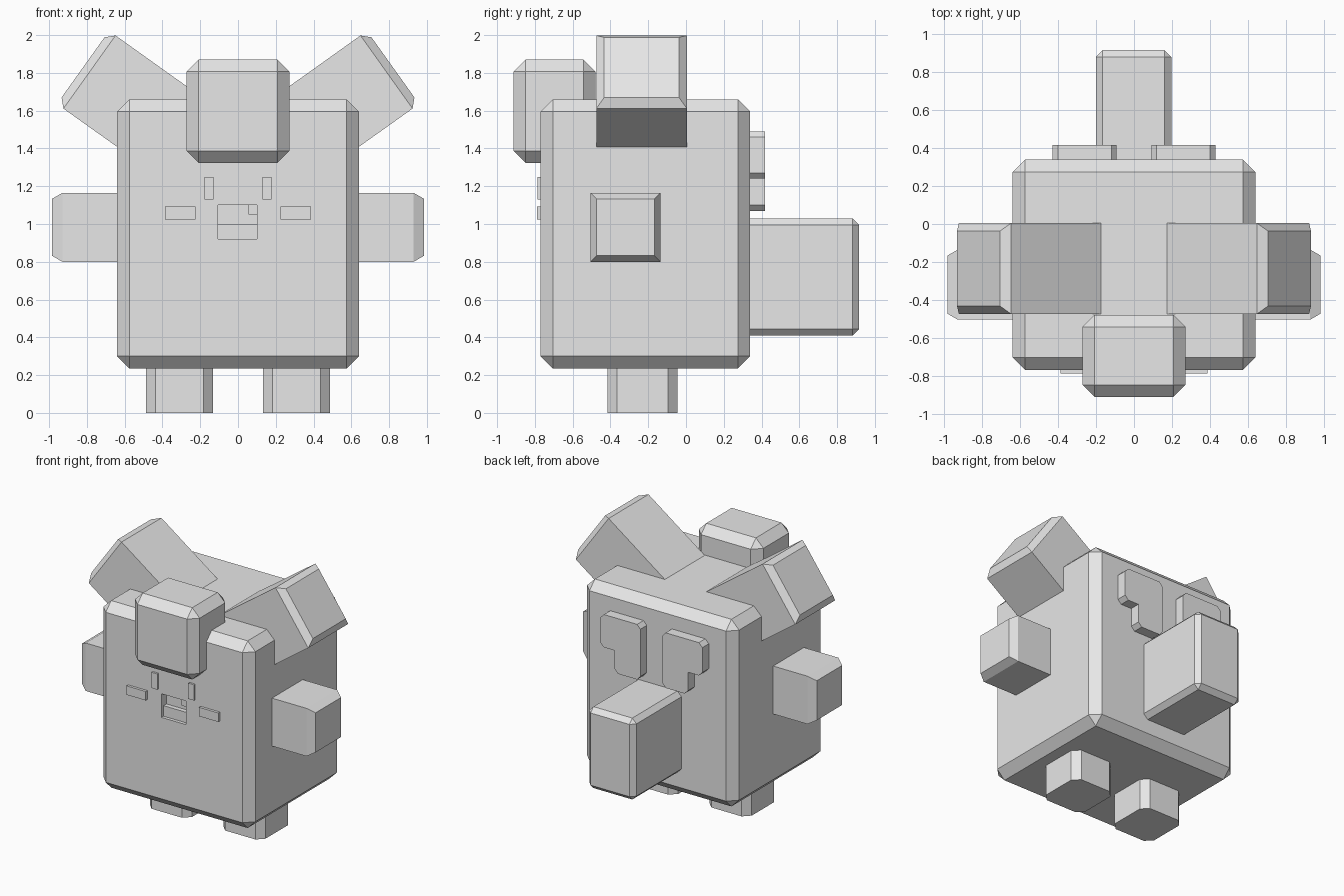
import bpy, bmesh, math
from mathutils import Matrix

cube = bpy.data.objects.get("Cube")
if cube:
    bpy.data.objects.remove(cube, do_unlink=True)

grey = bpy.data.materials.new("plain_grey")
grey.use_nodes = True
grey.diffuse_color = (0.8, 0.8, 0.8, 1)
grey.node_tree.nodes["Principled BSDF"].inputs["Base Color"].default_value = (0.8, 0.8, 0.8, 1)


def finish(name, bm, mirror=False):
    bmesh.ops.recalc_face_normals(bm, faces=bm.faces)
    mesh = bpy.data.meshes.new(name)
    bm.to_mesh(mesh)
    bm.free()
    mesh.materials.append(grey)
    obj = bpy.data.objects.new(name, mesh)
    bpy.context.collection.objects.link(obj)
    if mirror:
        obj.modifiers.new("mirror", 'MIRROR').use_axis[0] = True
    return obj


def box(x, y, z, bevel=0, pick=lambda edge: True):
    """Box from three (low, high) ranges, chamfering the picked edges."""
    bm = bmesh.new()
    bmesh.ops.create_cube(bm, size=1)
    for v in bm.verts:
        v.co = [r[0] if c < 0 else r[1] for c, r in zip(v.co, (x, y, z))]
    if bevel:
        bmesh.ops.bevel(bm, geom=[e for e in bm.edges if pick(e)], offset=bevel,
                        segments=1, profile=0.5, affect='EDGES')
    return bm


def touching(axis, value):
    """Edges lying wholly in the plane axis = value."""
    return lambda e: all(abs(v.co[axis] - value) < 1e-4 for v in e.verts)


# Body with a recessed mouth
body = finish("body", box((-.64, .64), (-.77, .34), (.235, 1.66), .065))
cutter = finish("mouth_cutter", box((-.105, .1), (-.9, -.71), (.92, 1.1)))
cutter.hide_render = True
cutter.hide_set(True)
cutter.display_type = 'WIRE'
cut = body.modifiers.new("mouth", 'BOOLEAN')
cut.operation = 'DIFFERENCE'
cut.solver = 'EXACT'
cut.object = cutter
finish("tongue", box((-.105, .1), (-.745, -.7), (.915, 1.0)))
finish("tooth", box((.055, .105), (-.76, -.7), (1.05, 1.105)))

# Block on the forehead
finish("forelock", box((-.272, .272), (-.912, -.48), (1.323, 1.87), .063))

# Tilted ears, chamfered at the outer end
ears = box((1.05, 1.73), (-.475, .005), (.775, 1.25), .042, touching(0, 1.73))
bmesh.ops.rotate(ears, verts=ears.verts, cent=(0, 0, 0),
                 matrix=Matrix.Rotation(math.radians(-35.5), 3, 'Y'))
finish("ears", ears, True)

# Arms with a longer chamfer along their length
arms = box((.55, .985), (-.505, -.135), (.8, 1.165), .032, touching(0, .985))
for v in arms.verts:
    if .9 < v.co.x < .97:
        v.co.x = .93
finish("arms", arms, True)

# Legs with chamfered upright edges
finish("legs", box((.132, .487), (-.415, -.045), (0, .3), .05,
                   lambda e: abs(e.verts[0].co.z - e.verts[1].co.z) > .1), True)

# Tail, left square where it meets the body
finish("tail", box((-.2, .197), (.28, .917), (.41, 1.03), .035,
                   lambda e: not touching(1, .28)(e)))

# Stepped plates on the back
outline = [(.12, 1.49), (.40, 1.49), (.43, 1.46), (.43, 1.27), (.40, 1.24),
           (.31, 1.24), (.31, 1.10), (.28, 1.07), (.12, 1.07), (.093, 1.10), (.093, 1.46)]
plates = bmesh.new()
face = plates.faces.new([plates.verts.new((x, .3, z)) for x, z in outline])
grown = bmesh.ops.extrude_face_region(plates, geom=[face])["geom"]
for v in grown:
    if isinstance(v, bmesh.types.BMVert):
        v.co.y = .417
if not any(len(f.verts) == len(outline) and f.calc_center_median().y < .31 for f in plates.faces):
    bmesh.ops.holes_fill(plates, edges=[e for e in plates.edges if e.is_boundary])
finish("back_plates", plates, True)

# Raised eyes and cheeks
finish("eyes", box((.13, .178), (-.785, -.76), (1.13, 1.25)), True)
finish("cheeks", box((.225, .387), (-.79, -.76), (1.025, 1.093)), True)
